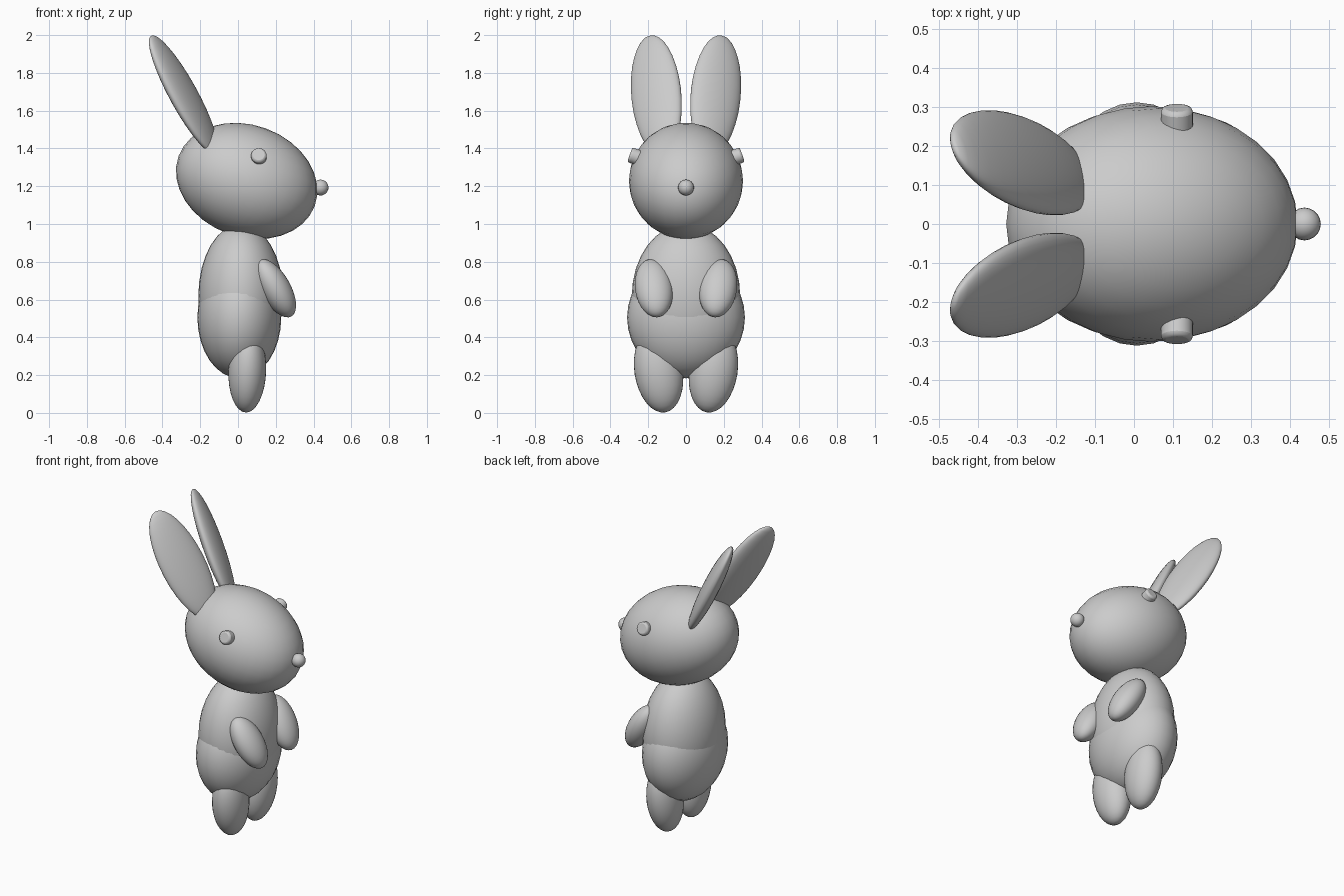
import bpy
from math import radians
from mathutils import Matrix, Vector

if "Cube" in bpy.data.objects:
    bpy.data.objects.remove(bpy.data.objects["Cube"])


def place(name, loc, size, tilt=0, lean=0, yaw=0):
    """Name the active primitive, then yaw it about its own axis, lean it in y and tilt it in x."""
    ob = bpy.context.object
    ob.name = name
    rot = (Matrix.Rotation(radians(tilt), 4, 'Y')
           @ Matrix.Rotation(radians(lean), 4, 'X')
           @ Matrix.Rotation(radians(yaw), 4, 'Z'))
    ob.data.transform(Matrix.Translation(Vector(loc)) @ rot @ Matrix.Diagonal((*size, 1)))
    return ob


def ellipsoid(name, loc, size, segments=32, rings=16, **turn):
    bpy.ops.mesh.primitive_uv_sphere_add(segments=segments, ring_count=rings, radius=1)
    ob = place(name, loc, size, **turn)
    bpy.ops.object.shade_smooth()
    return ob


# Head and nose
ellipsoid("head", (0.046, 0, 1.228), (0.384, 0.302, 0.296), tilt=20)
ellipsoid("nose", (0.437, 0, 1.193), (0.042, 0.042, 0.042), 20, 12)

# Torso: chest overlapping a wider belly
ellipsoid("chest", (0.015, 0, 0.62), (0.225, 0.287, 0.38))
ellipsoid("belly", (0.007, 0, 0.505), (0.222, 0.312, 0.322))

for side, s in (("left", 1), ("right", -1)):
    # Long flat ears, swept back and splayed
    ellipsoid(f"{side}_ear", (-0.288, s * 0.157, 1.683), (0.05, 0.142, 0.36),
              tilt=-29, lean=-6 * s, yaw=25 * s)
    # Arms reaching forward and down
    ellipsoid(f"{side}_arm", (0.197, s * 0.17, 0.66), (0.08, 0.1, 0.173),
              tilt=-30, lean=-7 * s)
    # Stubby legs
    ellipsoid(f"{side}_leg", (0.049, s * 0.145, 0.222), (0.1, 0.128, 0.222),
              tilt=2, lean=-9 * s)
    # Button eyes with a rounded rim
    bpy.ops.mesh.primitive_cylinder_add(vertices=24, radius=1, depth=2)
    eye = place(f"{side}_eye", (0.11, s * 0.265, 1.355), (0.041, 0.041, 0.035), lean=-70 * s)
    bevel = eye.modifiers.new("rim", 'BEVEL')
    bevel.width = 0.011
    bevel.segments = 2
    bevel.limit_method = 'ANGLE'
    bpy.ops.object.shade_smooth_by_angle(angle=radians(40))
